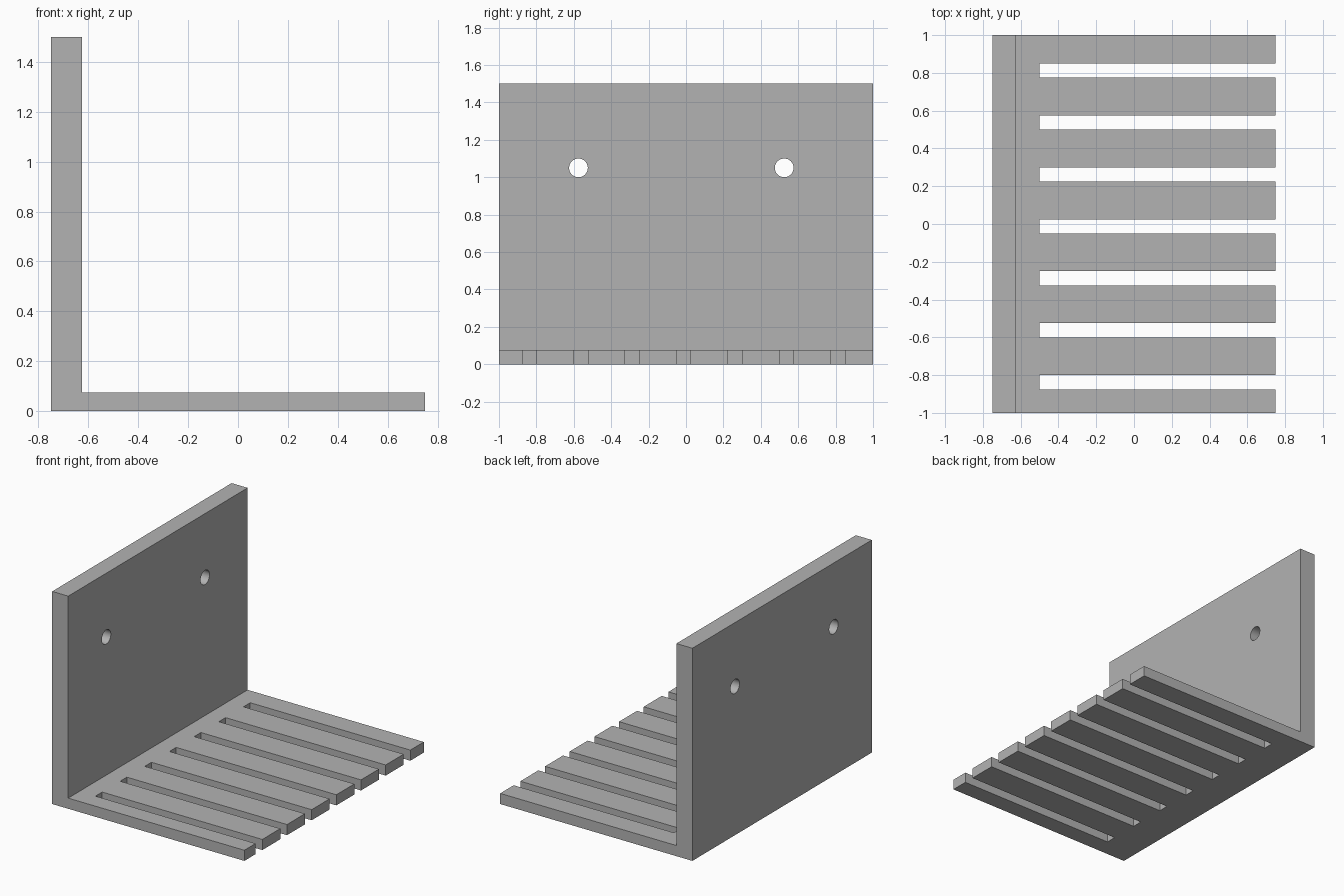
import bpy
import bmesh
import math

cube = bpy.data.objects.get("Cube")
if cube:
    bpy.data.objects.remove(cube, do_unlink=True)

HALF_X, HALF_Y, HEIGHT = 0.75, 1.0, 1.5
WALL, FLOOR = 0.125, 0.075
SLOT_WIDTH, SLOT_PITCH, SLOT_COUNT = 0.075, 0.275, 7
SLOT_START, FIRST_SLOT = -0.5, -0.8375

grey = bpy.data.materials.new("plain grey")
grey.use_nodes = True
grey.diffuse_color = (0.45, 0.45, 0.45, 1)
grey.node_tree.nodes["Principled BSDF"].inputs["Base Color"].default_value = grey.diffuse_color


def add_object(name, bm):
    bmesh.ops.recalc_face_normals(bm, faces=bm.faces)
    mesh = bpy.data.meshes.new(name)
    bm.to_mesh(mesh)
    bm.free()
    mesh.materials.append(grey)
    obj = bpy.data.objects.new(name, mesh)
    bpy.context.collection.objects.link(obj)
    return obj


def cut(target, cutter):
    """Subtract the cutter for good, then discard it."""
    cutter.hide_render = True
    mod = target.modifiers.new("cut", 'BOOLEAN')
    mod.operation = 'DIFFERENCE'
    mod.solver = 'EXACT'
    mod.object = cutter
    bpy.context.view_layer.objects.active = target
    bpy.ops.object.modifier_apply(modifier=mod.name)
    bpy.data.objects.remove(cutter, do_unlink=True)


# L-shaped bracket: side profile swept from front to back
bm = bmesh.new()
inner = -HALF_X + WALL
profile = [(-HALF_X, 0), (HALF_X, 0), (HALF_X, FLOOR),
           (inner, FLOOR), (inner, HEIGHT), (-HALF_X, HEIGHT)]
face = bm.faces.new([bm.verts.new((x, -HALF_Y, z)) for x, z in profile])
sweep = bmesh.ops.extrude_face_region(bm, geom=[face])
bmesh.ops.translate(bm, vec=(0, 2 * HALF_Y, 0),
                    verts=[v for v in sweep["geom"] if isinstance(v, bmesh.types.BMVert)])
bracket = add_object("slotted_bracket", bm)

# Open-ended slots between the fingers of the shelf
bm = bmesh.new()
for i in range(SLOT_COUNT):
    box = bmesh.ops.create_cube(bm, size=1)["verts"]
    length = HALF_X + 0.1 - SLOT_START
    bmesh.ops.scale(bm, vec=(length, SLOT_WIDTH, 0.4), verts=box)
    bmesh.ops.translate(bm, verts=box,
                        vec=(SLOT_START + length / 2, FIRST_SLOT + i * SLOT_PITCH, 0))
cut(bracket, add_object("slot_cutter", bm))

# Round mounting holes through the upright wall
for y in (-0.575, 0.525):
    bm = bmesh.new()
    bmesh.ops.create_cone(bm, cap_ends=True, segments=48, radius1=0.05, radius2=0.05, depth=0.4)
    cutter = add_object("hole_cutter", bm)
    cutter.rotation_euler.y = math.pi / 2
    cutter.location = (-HALF_X + WALL / 2, y, 1.05)
    bpy.context.view_layer.update()
    cut(bracket, cutter)

# Smooth hole walls, crisp edges elsewhere
bpy.ops.object.select_all(action='DESELECT')
bracket.select_set(True)
bpy.context.view_layer.objects.active = bracket
bpy.ops.object.shade_smooth_by_angle(angle=math.radians(30))
